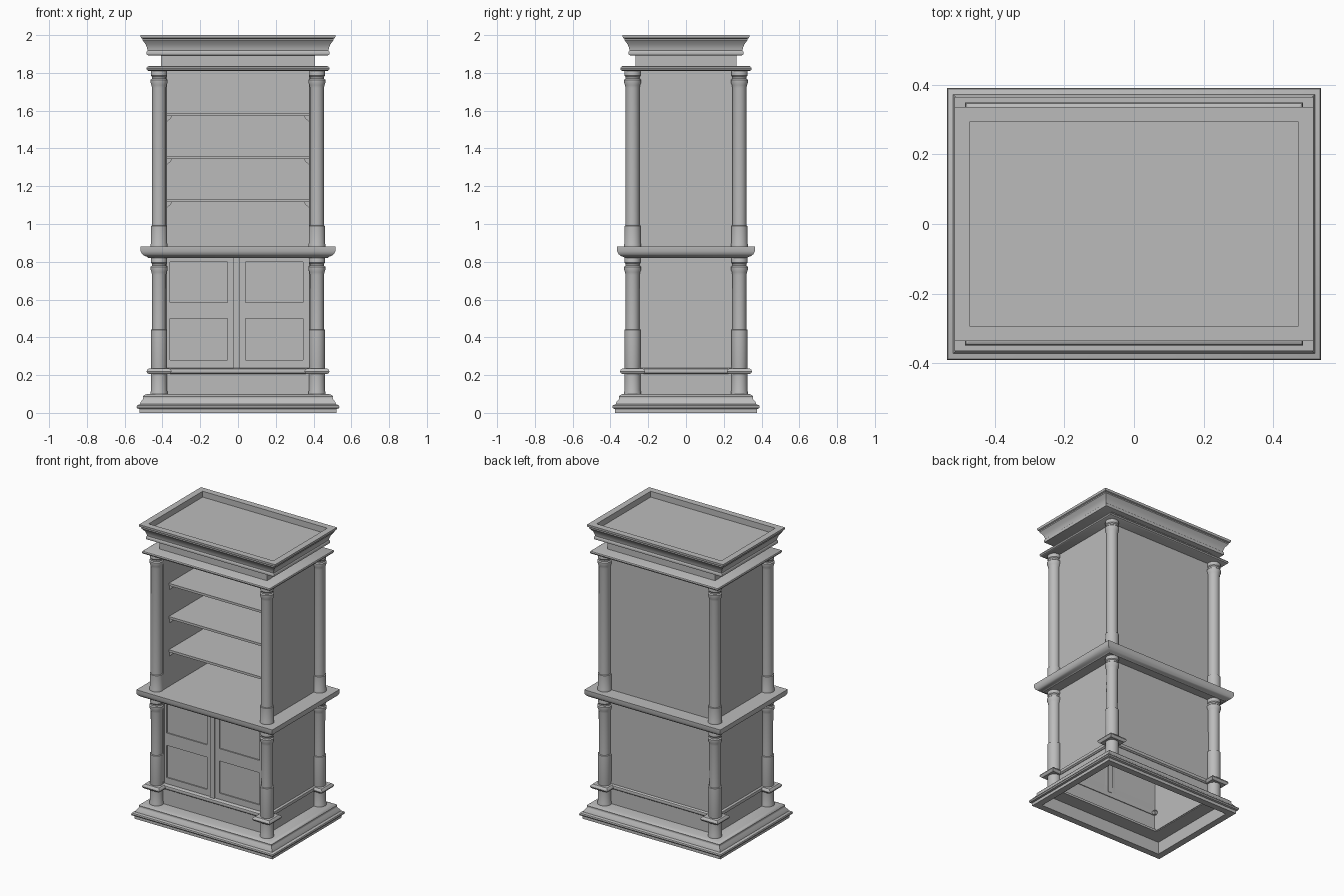
import bpy, bmesh, math

if "Cube" in bpy.data.objects:
    bpy.data.objects.remove(bpy.data.objects["Cube"])

grey = bpy.data.materials.new("grey wood")
grey.diffuse_color = (0.5, 0.5, 0.5, 1)
grey.use_nodes = True
grey.node_tree.nodes["Principled BSDF"].inputs["Base Color"].default_value = grey.diffuse_color


def finish(name, bm, smooth=False):
    bmesh.ops.recalc_face_normals(bm, faces=bm.faces)
    me = bpy.data.meshes.new(name)
    bm.to_mesh(me)
    bm.free()
    me.materials.append(grey)
    ob = bpy.data.objects.new(name, me)
    bpy.context.collection.objects.link(ob)
    if smooth:
        bpy.ops.object.select_all(action='DESELECT')
        ob.select_set(True)
        bpy.context.view_layer.objects.active = ob
        bpy.ops.object.shade_smooth_by_angle(angle=math.radians(35))
    return ob


def box(name, x0, x1, y0, y1, z0, z1):
    bm = bmesh.new()
    bmesh.ops.create_cube(bm, size=1)
    for v in bm.verts:
        v.co = ((x0 + x1) / 2 + v.co.x * (x1 - x0),
                (y0 + y1) / 2 + v.co.y * (y1 - y0),
                (z0 + z1) / 2 + v.co.z * (z1 - z0))
    return finish(name, bm)


def moulding(name, hx, hy, profile, closed=False):
    """Sweep (inset, z) points round a rectangle; capped, or closed to a hollow ring."""
    bm = bmesh.new()
    rings = [[bm.verts.new((sx * (hx - d), sy * (hy - d), z))
              for sx, sy in ((-1, -1), (1, -1), (1, 1), (-1, 1))] for d, z in profile]
    for a, b in zip(rings, rings[1:] + ([rings[0]] if closed else [])):
        for i in range(4):
            j = (i + 1) % 4
            bm.faces.new((a[i], a[j], b[j], b[i]))
    if not closed:
        bm.faces.new(rings[0])
        bm.faces.new(rings[-1])
    return finish(name, bm, True)


def turned(name, x, y, profile, n=24):
    """Lathe (radius, z) points round a vertical axis."""
    bm = bmesh.new()
    rings = [[bm.verts.new((x + r * math.cos(i * math.tau / n),
                            y + r * math.sin(i * math.tau / n), z)) for i in range(n)]
             for r, z in profile]
    for a, b in zip(rings, rings[1:]):
        for i in range(n):
            j = (i + 1) % n
            bm.faces.new((a[i], a[j], b[j], b[i]))
    bm.faces.new(rings[0])
    bm.faces.new(rings[-1])
    return finish(name, bm, True)


# Hollow stepped base, open underneath
moulding("base", 0.537, 0.39, [
    (0.015, 0), (0.015, 0.02), (0.003, 0.024), (0, 0.032), (0.003, 0.04), (0.018, 0.046),
    (0.022, 0.058), (0.034, 0.072), (0.036, 0.08), (0.034, 0.088), (0.04, 0.094),
    (0.055, 0.1), (0.155, 0.1), (0.155, 0.085), (0.06, 0.085), (0.06, 0)], True)

# Cabinet walls and back
BX, BY, T = 0.407, 0.268, 0.03
for s, side in ((-1, "left"), (1, "right")):
    box(side + "_wall", *sorted((s * BX, s * (BX - T))), -BY, BY, 0.09, 1.82)
box("back_panel", -BX + T, BX - T, BY - 0.02, BY, 0.09, 1.82)
box("plinth_front", -BX + T, BX - T, -BY, -BY + 0.02, 0.09, 0.215)
moulding("plinth_rail", BX + 0.015, BY + 0.015, [
    (0.012, 0.205), (0.003, 0.212), (0, 0.222), (0.003, 0.232), (0.012, 0.238),
    (0.04, 0.238), (0.04, 0.205)], True)

# Waist slab, upper slab, frieze and cornice tray
moulding("waist_slab", 0.515, 0.365, [
    (0.04, 0.82), (0.034, 0.826), (0.022, 0.83), (0.008, 0.84), (0, 0.856),
    (0, 0.88)])
moulding("upper_slab", 0.485, 0.348, [
    (0.012, 1.81), (0.003, 1.815), (0, 1.823), (0.003, 1.831), (0.012, 1.836)])
moulding("frieze", BX, BY, [(0, 1.83), (0, 1.9)])
moulding("cornice", 0.515, 0.335, [
    (0.04, 1.893), (0.032, 1.896), (0.03, 1.905), (0.032, 1.914), (0.036, 1.918),
    (0.034, 1.93), (0.027, 1.95), (0.014, 1.967), (0.01, 1.972), (0.01, 1.98),
    (0.002, 1.984), (0, 1.99), (0, 2), (0.043, 2), (0.043, 1.96)])

# Columns at the four corners, with square collars
capital = [(0.037, -0.095), (0.04, -0.08), (0.045, -0.066), (0.045, -0.052), (0.038, -0.046),
           (0.038, -0.036), (0.043, -0.03), (0.043, -0.012), (0.04, 0)]
lower = [(0.045, 0.085), (0.045, 0.11), (0.042, 0.12), (0.042, 0.25), (0.043, 0.255),
         (0.043, 0.44), (0.036, 0.442)] + [(r, z + 0.825) for r, z in capital]
upper = [(0.045, 0.875), (0.045, 0.892), (0.043, 0.898), (0.043, 0.99),
         (0.037, 0.992)] + [(r, z + 1.815) for r, z in capital]
for sx, h in ((-1, "left"), (1, "right")):
    for sy, d in ((-1, "front"), (1, "back")):
        x, y = sx * 0.418, sy * 0.283
        tag = "_" + d + "_" + h
        turned("lower_column" + tag, x, y, lower)
        turned("upper_column" + tag, x, y, upper)
        collar = moulding("collar" + tag, 0.066, 0.066, [
            (0.012, 0.205), (0.003, 0.212), (0, 0.22), (0.003, 0.228), (0.012, 0.236)])
        collar.location = (x, y, 0)

# Open shelves with chamfered end brackets
for i in range(3):
    z = 1.587 - i * 0.2275
    box(f"shelf_{i}", -0.377, 0.377, -0.21, 0.25, z - 0.016, z)
    for s, h in ((-1, "left"), (1, "right")):
        bm = bmesh.new()
        pts = [(0.377, z - 0.016), (0.35, z - 0.016), (0.357, z - 0.03), (0.377, z - 0.046)]
        face = bm.faces.new([bm.verts.new((s * px, -0.2, pz)) for px, pz in pts])
        ext = bmesh.ops.extrude_face_region(bm, geom=[face])["geom"]
        bmesh.ops.translate(bm, vec=(0, 0.45, 0),
                            verts=[g for g in ext if isinstance(g, bmesh.types.BMVert)])
        bm.faces.new([v for v in face.verts]) if not face.is_valid else None
        finish(f"shelf_bracket_{h}_{i}", bm)


# Doors: a slab whose front has two recessed panels with a bevelled edge
def door(name, x0, x1, px0, px1):
    bm = bmesh.new()
    xs = [x0, px0, px1, x1]
    zs = [0.235, 0.28, 0.5, 0.585, 0.8, 0.825]
    grid = [[bm.verts.new((x, -0.258, z)) for x in xs] for z in zs]
    panels = []
    for r in range(5):
        for c in range(3):
            f = bm.faces.new((grid[r][c], grid[r][c + 1], grid[r + 1][c + 1], grid[r + 1][c]))
            if c == 1 and r in (1, 3):
                panels.append(f)
    bmesh.ops.inset_individual(bm, faces=panels, thickness=0.008, depth=0)
    for f in panels:
        for v in f.verts:
            v.co.y += 0.008
    ob = finish(name, bm)
    mod = ob.modifiers.new("thickness", 'SOLIDIFY')
    mod.thickness = 0.012
    mod.offset = -1


door("left_door", -0.378, -0.024, -0.36, -0.055)
door("right_door", 0.008, 0.378, 0.04, 0.345)
box("door_stile", -0.024, 0.008, -0.268, -0.24, 0.235, 0.825)
